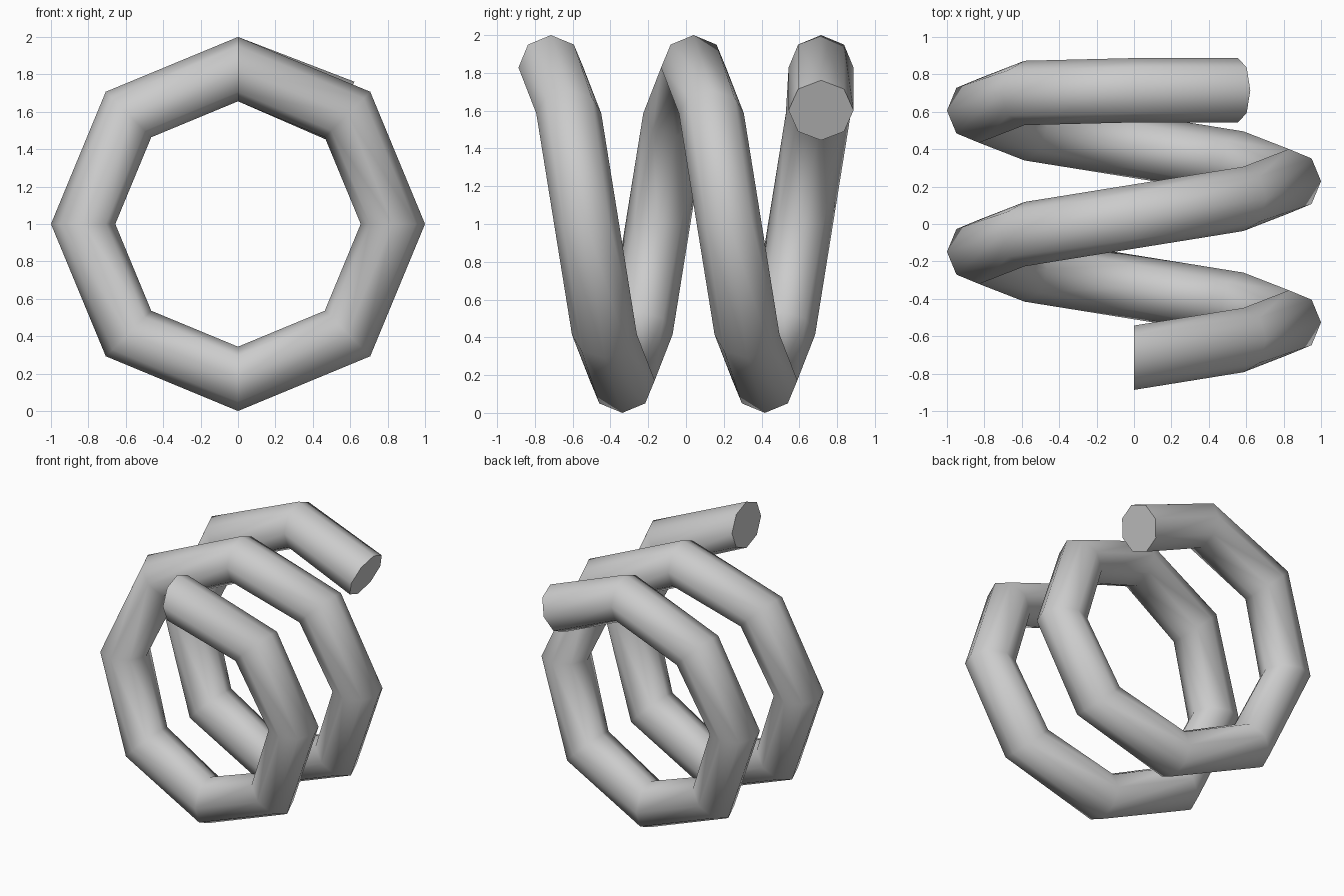
import bpy, bmesh
from math import sin, cos, pi, radians
from mathutils import Vector

if "Cube" in bpy.data.objects:
    bpy.data.objects.remove(bpy.data.objects["Cube"])

R, r, SIDES = 0.828, 0.172, 8        # coil radius, wire radius, wire sides
PITCH = 0.755

bm = bmesh.new()


def ring(center, radial):
    # octagonal section spanned by the radial direction and y
    return [bm.verts.new(center + radial * (r * cos(2 * pi * i / SIDES))
                         + Vector((0, r * sin(2 * pi * i / SIDES), 0)))
            for i in range(SIDES)]


# coil of eight straight pieces per turn, starting at the top
rings = []
for k in range(17):
    a = k * pi / 4
    y = min(-0.715 + PITCH * k / 8, 0.715)
    d = Vector((sin(a), 0, cos(a)))
    rings.append(ring(d * R + Vector((0, y, 1)), d))

# last straight piece, cut square
t = radians(22.5)
rings.append(ring(Vector((0.556, 0.715, 1.602)), Vector((sin(t), 0, cos(t)))))

for a, b in zip(rings, rings[1:]):
    for i in range(SIDES):
        j = (i + 1) % SIDES
        bm.faces.new((a[i], a[j], b[j], b[i]))
bm.faces.new(rings[0])
bm.faces.new(rings[-1])
bmesh.ops.recalc_face_normals(bm, faces=bm.faces)

mesh = bpy.data.meshes.new("spring_coil")
bm.to_mesh(mesh)
bm.free()
coil = bpy.data.objects.new("spring_coil", mesh)
bpy.context.collection.objects.link(coil)
bpy.context.view_layer.objects.active = coil
coil.select_set(True)
bpy.ops.object.shade_smooth_by_angle(angle=radians(50))
